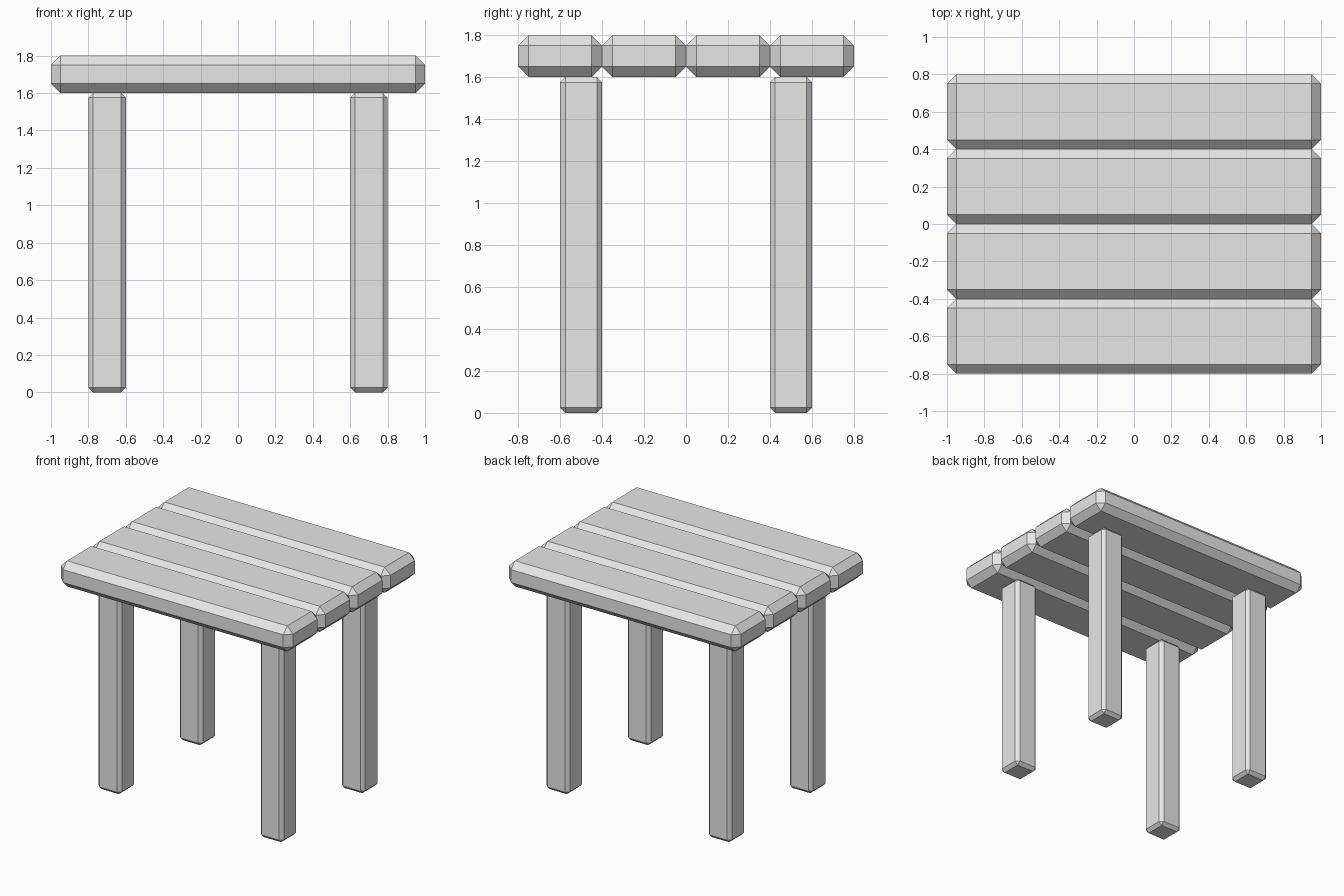
import bpy
import bmesh
from mathutils import Matrix

cube = bpy.data.objects.get("Cube")
if cube:
    bpy.data.objects.remove(cube, do_unlink=True)

# Single plain grey material
grey = bpy.data.materials.new("light_grey")
grey.use_nodes = True
grey.diffuse_color = (0.8, 0.8, 0.8, 1)
grey.node_tree.nodes["Principled BSDF"].inputs["Base Color"].default_value = grey.diffuse_color


def chamfered_box(name, size, centre, chamfer):
    """Flat-shaded box with every edge cut by a single chamfer."""
    mesh = bpy.data.meshes.new(name)
    bm = bmesh.new()
    bmesh.ops.create_cube(bm, size=1, matrix=Matrix.Diagonal((*size, 1)))
    bmesh.ops.bevel(bm, geom=bm.edges[:], offset=chamfer, segments=1,
                    profile=0.5, affect='EDGES')
    bm.to_mesh(mesh)
    bm.free()
    mesh.materials.append(grey)
    obj = bpy.data.objects.new(name, mesh)
    obj.location = centre
    bpy.context.collection.objects.link(obj)
    return obj


# Tabletop planks, side by side from front to back
plank_depth = 0.4
for i in range(4):
    y = (i - 1.5) * plank_depth
    chamfered_box(f"top_plank_{i + 1}", (2, plank_depth, 0.2), (0, y, 1.7), 0.05)

# Four legs
for side, x in (("left", 0.7), ("right", -0.7)):
    for end, y in (("front", -0.5), ("back", 0.5)):
        chamfered_box(f"{end}_{side}_leg", (0.2, 0.2, 1.6), (x, y, 0.8), 0.025)
